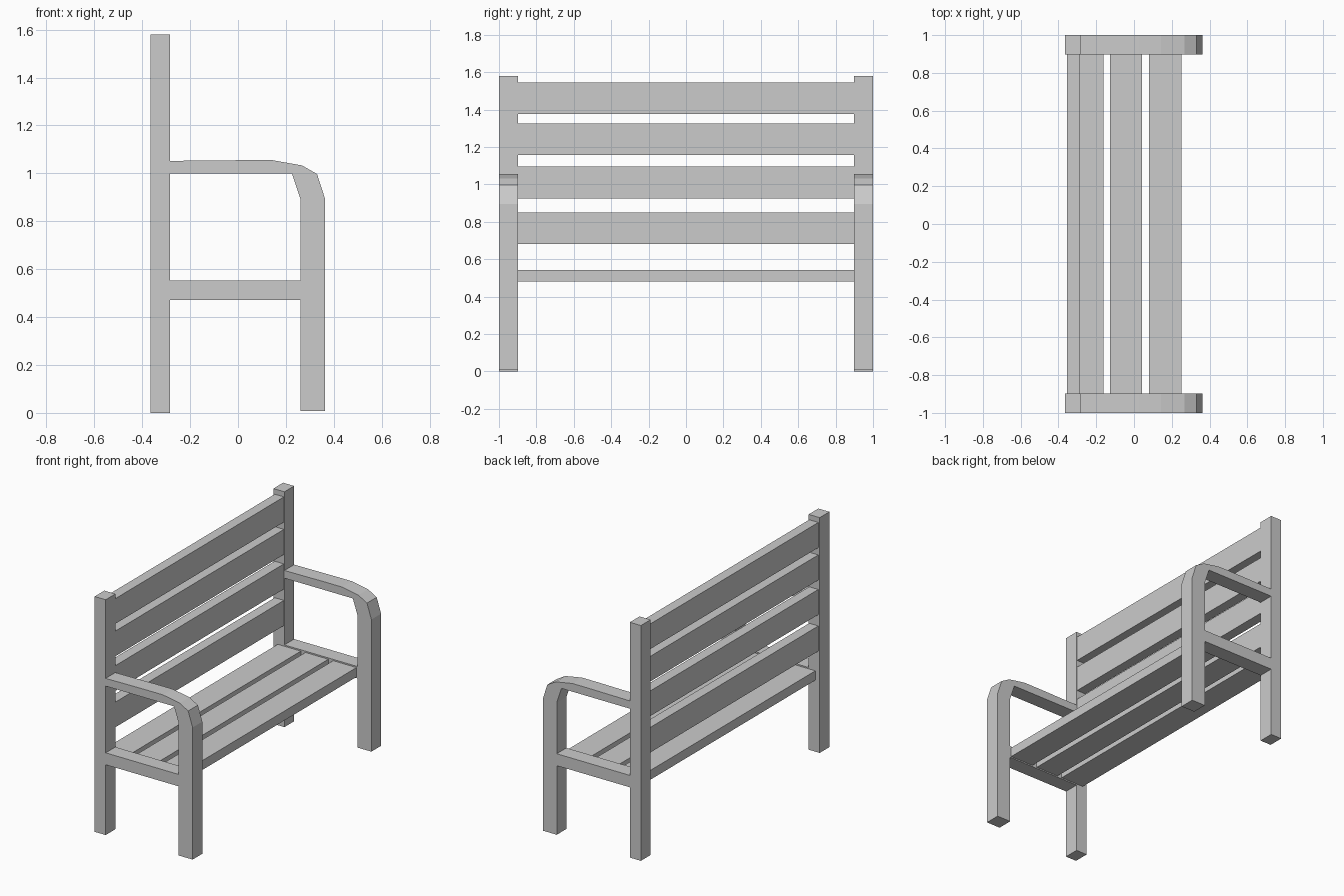
import bpy
import bmesh

if "Cube" in bpy.data.objects:
    bpy.data.objects.remove(bpy.data.objects["Cube"])


def prism(name, profile, y0, y1):
    """Extrude a closed (x, z) profile from y0 to y1."""
    bm = bmesh.new()
    face = bm.faces.new([bm.verts.new((x, y0, z)) for x, z in profile])
    ext = bmesh.ops.extrude_face_region(bm, geom=[face])
    for v in ext["geom"]:
        if isinstance(v, bmesh.types.BMVert):
            v.co.y = y1
    bmesh.ops.recalc_face_normals(bm, faces=bm.faces)
    mesh = bpy.data.meshes.new(name)
    bm.to_mesh(mesh)
    bm.free()
    obj = bpy.data.objects.new(name, mesh)
    bpy.context.collection.objects.link(obj)
    return obj


def rect(x0, x1, z0, z1):
    return [(x0, z0), (x1, z0), (x1, z1), (x0, z1)]


INNER, OUTER = 0.897, 1.0
BACK, POST_FRONT = -0.365, -0.283

# Front leg bending over into the armrest
arm_profile = [
    (0.26, 0.008), (0.363, 0.008), (0.363, 0.895), (0.33, 0.997),
    (0.267, 1.033), (0.143, 1.055), (0.03, 1.055), (POST_FRONT, 1.052),
    (POST_FRONT, 1.0), (0.225, 1.0), (0.26, 0.895),
]

# Side frames, mirrored across y
side_parts = {
    "back_post": rect(BACK, POST_FRONT, 0, 1.58),
    "front_leg_and_armrest": arm_profile,
    "seat_rail": rect(POST_FRONT, 0.26, 0.472, 0.552),
}
for name, profile in side_parts.items():
    part = prism(name, profile, INNER, OUTER)
    mirror = part.modifiers.new("mirror", "MIRROR")
    mirror.use_axis = (False, True, False)

# Seat slats
for i, (x0, x1) in enumerate([(-0.333, -0.161), (-0.127, 0.043), (0.079, 0.252)]):
    prism(f"seat_slat_{i + 1}", rect(x0, x1, 0.48, 0.543), -INNER, INNER)

# Backrest slats
for i, z0 in enumerate([0.681, 0.926, 1.158, 1.376]):
    prism(f"back_slat_{i + 1}", rect(-0.355, -0.287, z0, z0 + 0.169), -INNER, INNER)
